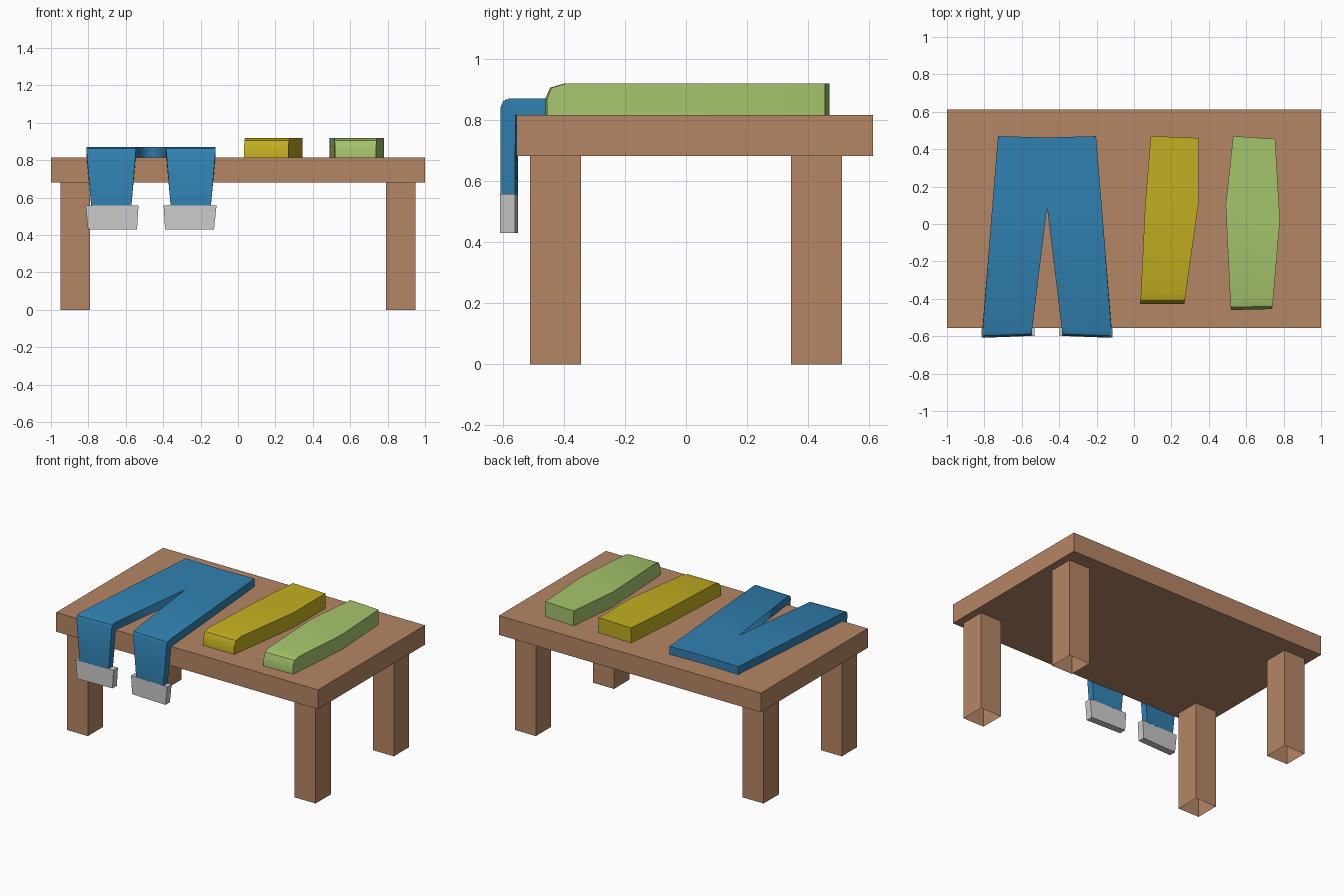
import bpy, bmesh, math

if "Cube" in bpy.data.objects:
    bpy.data.objects.remove(bpy.data.objects["Cube"])


def material(name, rgb):
    m = bpy.data.materials.new(name)
    m.diffuse_color = (*rgb, 1)
    m.use_nodes = True
    m.node_tree.nodes["Principled BSDF"].inputs["Base Color"].default_value = m.diffuse_color
    return m


WOOD = material("brown wood", (0.46, 0.24, 0.13))
BLUE = material("blue cloth", (0.03, 0.22, 0.44))
YELLOW = material("yellow cloth", (0.54, 0.43, 0.015))
GREEN = material("light green cloth", (0.38, 0.56, 0.15))
GREY = material("light grey cloth", (0.60, 0.60, 0.60))
TOP = 0.815      # height of the table surface


def finish(name, bm, mat, x=0.0, mirror=False, smooth=True):
    bmesh.ops.recalc_face_normals(bm, faces=bm.faces)
    if mirror:   # open the centre seam so the halves join
        seam = [f for f in bm.faces if all(abs(v.co.x) < 1e-5 for v in f.verts)]
        bmesh.ops.delete(bm, geom=seam, context='FACES')
    me = bpy.data.meshes.new(name)
    bm.to_mesh(me)
    bm.free()
    me.materials.append(mat)
    if smooth:
        me.shade_smooth()
        me.set_sharp_from_angle(angle=math.radians(40))
    ob = bpy.data.objects.new(name, me)
    ob.location.x = x
    bpy.context.collection.objects.link(ob)
    if mirror:
        ob.modifiers.new("Mirror", 'MIRROR')
    return ob


def loft(name, sections, mat, **kw):
    """Skin a run of four-cornered sections and cap both ends."""
    bm = bmesh.new()
    rings = [[bm.verts.new(p) for p in s] for s in sections]
    for a, b in zip(rings, rings[1:]):
        for i in range(4):
            j = (i + 1) % 4
            bm.faces.new((a[i], a[j], b[j], b[i]))
    bm.faces.new(rings[0])
    bm.faces.new(rings[-1])
    return finish(name, bm, mat, **kw)


def box(name, x, y, z, mat, open_bottom=False):
    bm = bmesh.new()
    bmesh.ops.create_cube(bm, size=1)
    for v in bm.verts:
        for k, (lo, hi) in enumerate((x, y, z)):
            v.co[k] = lo if v.co[k] < 0 else hi
    bmesh.ops.recalc_face_normals(bm, faces=bm.faces)
    if open_bottom:
        low = [f for f in bm.faces if f.normal.z < -0.5]
        bmesh.ops.delete(bm, geom=low, context='FACES_ONLY')
    me = bpy.data.meshes.new(name)
    bm.to_mesh(me)
    bm.free()
    me.materials.append(mat)
    ob = bpy.data.objects.new(name, me)
    bpy.context.collection.objects.link(ob)


# Table
box("table_top", (-1, 1), (-0.555, 0.612), (0.682, TOP), WOOD)
for side, x in (("left", (-0.95, -0.79)), ("right", (0.79, 0.95))):
    for end, y in (("front", (-0.51, -0.343)), ("back", (0.343, 0.51))):
        box(f"{end}_{side}_leg", x, y, (0, 0.682), WOOD, open_bottom=True)


# Folded garments: rows of left point, right point, top height
def folded(name, rows, mat):
    loft(name, [((lx, ly, TOP), (lx, ly, z), (rx, ry, z), (rx, ry, TOP))
                for lx, ly, rx, ry, z in rows], mat)


folded("yellow_folded_cloth", [
    (0.09, 0.47, 0.345, 0.46, 0.918), (0.06, 0.11, 0.345, 0.11, 0.918),
    (0.037, -0.365, 0.278, -0.365, 0.918), (0.034, -0.41, 0.272, -0.41, 0.905),
    (0.033, -0.427, 0.27, -0.427, 0.868)], YELLOW)
folded("green_folded_cloth", [
    (0.53, 0.47, 0.755, 0.455, 0.918), (0.49, 0.10, 0.78, 0.02, 0.918),
    (0.514, -0.40, 0.745, -0.395, 0.918), (0.517, -0.445, 0.74, -0.44, 0.905),
    (0.518, -0.46, 0.738, -0.455, 0.868)], GREEN)

# Trousers draped over the front edge: one half, mirrored
CENTRE = -0.465


def drape(ui, uo, outer, inner, skew=0.005):
    """Section across one leg; outer and inner are (y, z) of the two faces."""
    return [(ui, outer[0] + skew, outer[1]), (uo, outer[0] - skew, outer[1]),
            (uo, inner[0] - skew, inner[1]), (ui, inner[0] + skew, inner[1])]


low = (-0.553, TOP)
loft("blue_trousers", [
    drape(0, 0.262, (0.466, 0.87), (0.466, TOP), -0.004),
    drape(0, 0.293, (0.09, 0.87), (0.09, TOP), 0),
    drape(0.08, 0.345, (-0.572, 0.87), low),
    drape(0.081, 0.345, (-0.593, 0.862), low),
    drape(0.082, 0.344, (-0.602, 0.84), low),
    drape(0.105, 0.32, (-0.602, 0.555), (-0.555, 0.555))],
    BLUE, x=CENTRE, mirror=True)
loft("grey_cuffs", [
    drape(0.067, 0.35, (-0.603, 0.557), (-0.555, 0.557)),
    drape(0.075, 0.337, (-0.603, 0.43), (-0.555, 0.43))],
    GREY, x=CENTRE, mirror=True, smooth=False)
